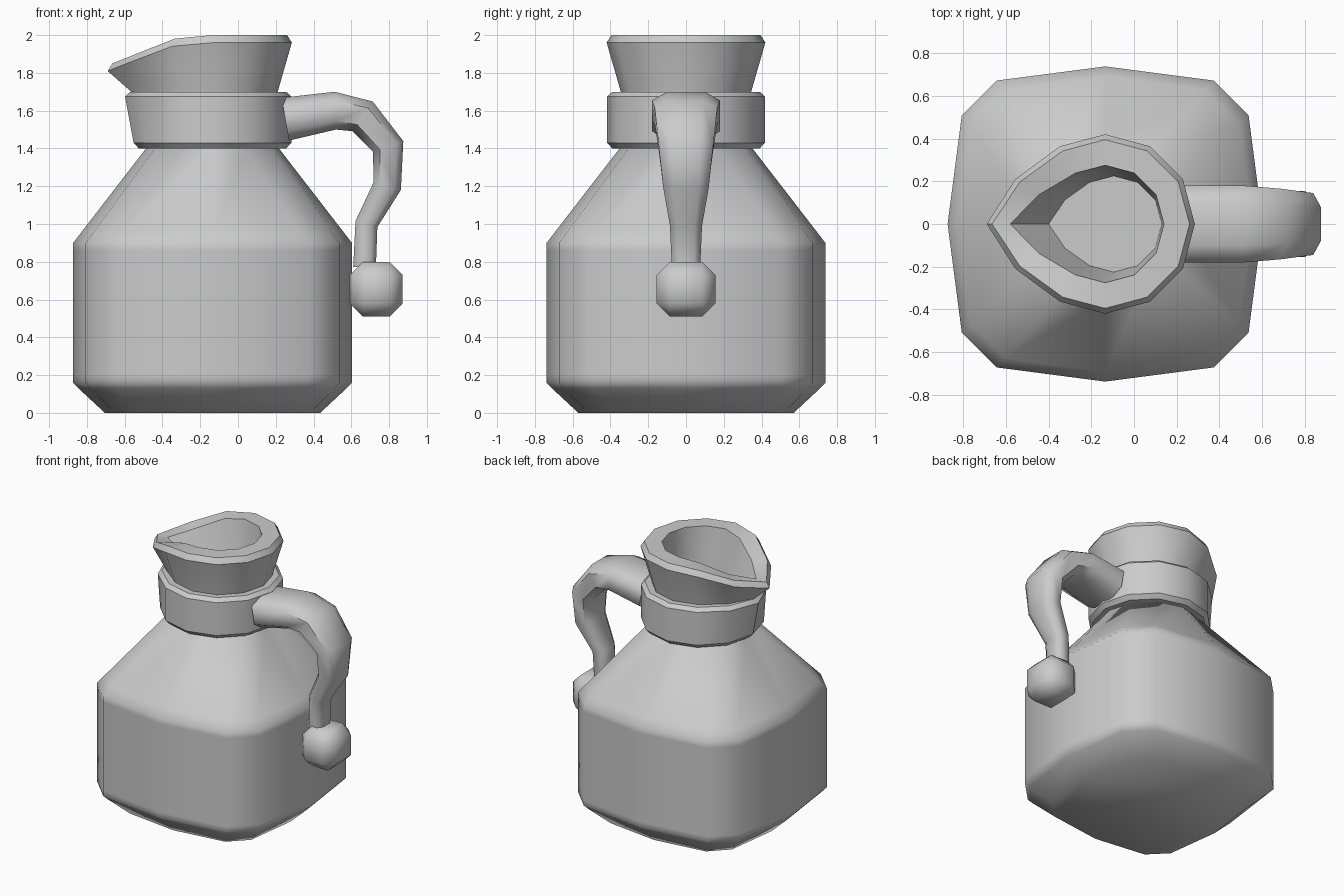
import bpy, bmesh, math
from mathutils import Vector

cube = bpy.data.objects.get("Cube")
if cube:
    bpy.data.objects.remove(cube)

CX = -0.135      # axis of the jug
SIDES = 12

grey = bpy.data.materials.new("plain grey")
grey.use_nodes = True
grey.diffuse_color = (0.6, 0.6, 0.6, 1)
grey.node_tree.nodes["Principled BSDF"].inputs["Base Color"].default_value = (0.6, 0.6, 0.6, 1)


def finish(name, bm, angle):
    """Turn a bmesh into a shaded grey object."""
    bmesh.ops.recalc_face_normals(bm, faces=bm.faces)
    mesh = bpy.data.meshes.new(name)
    bm.to_mesh(mesh)
    bm.free()
    mesh.materials.append(grey)
    obj = bpy.data.objects.new(name, mesh)
    bpy.context.collection.objects.link(obj)
    bpy.ops.object.select_all(action='DESELECT')
    obj.select_set(True)
    bpy.context.view_layer.objects.active = obj
    bpy.ops.object.shade_smooth_by_angle(angle=math.radians(angle))
    return obj


def loft(name, rings, angle, cap_start=True, cap_end=True):
    """Skin a list of closed rings with the same number of points."""
    bm = bmesh.new()
    loops = [[bm.verts.new(p) for p in ring] for ring in rings]
    n = len(loops[0])
    for a, b in zip(loops, loops[1:]):
        for i in range(n):
            j = (i + 1) % n
            bm.faces.new((a[i], a[j], b[j], b[i]))
    if cap_start:
        bm.faces.new(loops[0][::-1])
    if cap_end:
        bm.faces.new(loops[-1])
    return finish(name, bm, angle)


def spout_ring(z, r, pull=0, drop=0, dx=0):
    """Round ring, pulled out and lowered towards the spout on -x."""
    ring = []
    for i in range(SIDES):
        a = math.tau * i / SIDES
        lead = max(0, -math.cos(a))
        ring.append((CX + dx + r * math.cos(a) - pull * lead ** 6,
                     r * math.sin(a), z - drop * lead ** 3))
    return ring


def square_ring(z, r):
    """Square with cut corners and slightly bulged sides."""
    quarter = [(1, 0), (0.91, 0.69), (0.69, 0.91)]
    ring = []
    for k in range(4):
        for x, y in quarter:
            for _ in range(k):
                x, y = -y, x
            ring.append((CX + r * x, r * y, z))
    return ring


# Body: chamfered base, straight walls, sloped shoulder
def shoulder(z):
    t = (z - 0.9) / 0.5
    return [Vector(p).lerp(Vector(q), t)
            for p, q in zip(square_ring(z, 0.738), spout_ring(z, 0.352))]


loft("jug_body", [square_ring(0, 0.57), square_ring(0.13, 0.71), square_ring(0.16, 0.738),
                  square_ring(0.2, 0.738), square_ring(0.86, 0.738), shoulder(0.9),
                  shoulder(0.96), shoulder(1.4)], 50)

# Collar band around the neck
loft("collar", [spout_ring(1.4, 0.345), spout_ring(1.4, 0.39), spout_ring(1.43, 0.418),
                spout_ring(1.675, 0.418, 0.045), spout_ring(1.7, 0.39, 0.045),
                spout_ring(1.7, 0.33, 0.045)], 35, False, False)

# Flared neck with pouring lip, thick rim and inner floor
loft("neck_and_spout", [spout_ring(1.67, 0.34, 0.08), spout_ring(1.7, 0.345, 0.085),
                        spout_ring(1.96, 0.42, 0.135, 0.15),
                        spout_ring(2.0, 0.395, 0.135, 0.15),
                        spout_ring(2.0, 0.275, 0.17, 0.15),
                        spout_ring(1.65, 0.225, 0.08, 0, 0.04)], 35, False, True)

# Handle: tapering eight-sided bar along a bent path (x, z, half thickness, half width)
path = [(0.25, 1.555, 0.115, 0.18), (0.515, 1.6, 0.1, 0.18), (0.66, 1.57, 0.095, 0.165),
        (0.795, 1.41, 0.085, 0.145), (0.79, 1.2, 0.075, 0.12),
        (0.68, 1.0, 0.06, 0.085), (0.67, 0.77, 0.06, 0.075)]
octagon = [(1, 0.55), (0.55, 1), (-0.55, 1), (-1, 0.55),
           (-1, -0.55), (-0.55, -1), (0.55, -1), (1, -0.55)]
rings = []
for i, (x, z, thick, wide) in enumerate(path):
    before, after = path[max(i - 1, 0)], path[min(i + 1, len(path) - 1)]
    along = Vector((after[0] - before[0], 0, after[1] - before[1])).normalized()
    out = Vector((-along.z, 0, along.x))
    rings.append([Vector((x, 0, z)) + out * thick * u + Vector((0, wide * v, 0))
                  for u, v in octagon])
loft("handle", rings, 60)

# Knob at the end of the handle
bm = bmesh.new()
bmesh.ops.create_cube(bm, size=1)
for v in bm.verts:
    v.co = Vector((0.732, 0, 0.655)) + Vector((v.co.x * 0.28, v.co.y * 0.31, v.co.z * 0.29))
bmesh.ops.bevel(bm, geom=bm.edges[:], offset=0.07, segments=1, affect='EDGES')
finish("handle_knob", bm, 60)
